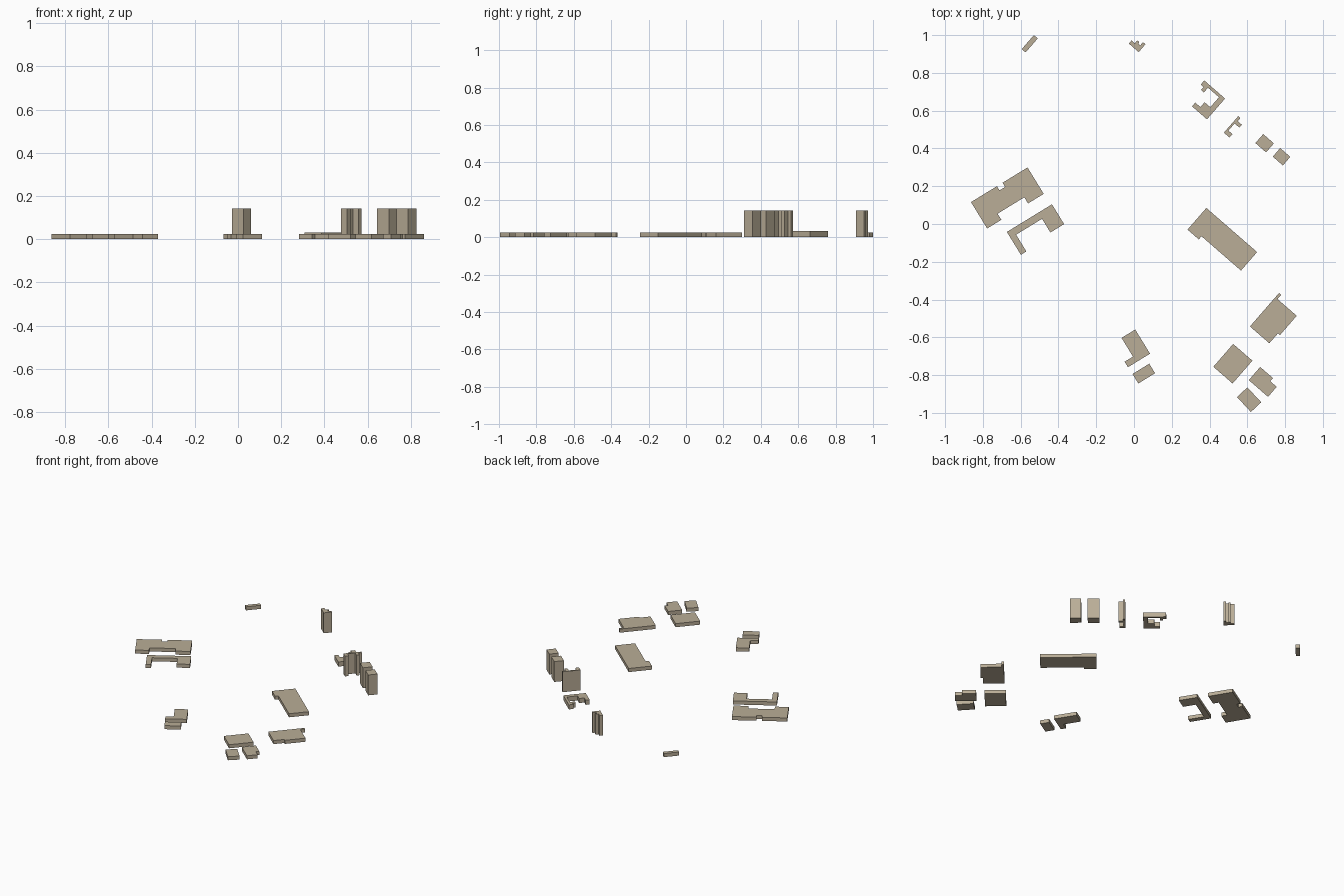
import bpy, bmesh
from math import radians
from mathutils import Matrix, Vector

if "Cube" in bpy.data.objects:
    bpy.data.objects.remove(bpy.data.objects["Cube"])

LOW, MID, TALL = 0.025, 0.032, 0.142
EAST, WEST = -41, 31.5          # the two street-grid directions, in degrees


def building(name, start, angle, height, steps):
    """Right-angled footprint walked from a start corner (steps alternate
    along / across the street grid, last corner closes itself), then extruded."""
    rot = Matrix.Rotation(radians(angle), 3, 'Z')
    p = Vector((0, 0, 0))
    corners = [p.copy()]
    for i, d in enumerate(steps):
        p[i % 2] += d
        corners.append(p.copy())
    corners.append(Vector((0, p.y, 0)))

    bm = bmesh.new()
    base = Vector((start[0], start[1], 0))
    face = bm.faces.new([bm.verts.new(base + rot @ c) for c in corners])
    top = bmesh.ops.extrude_face_region(bm, geom=[face], use_keep_orig=True)
    bmesh.ops.translate(bm, vec=(0, 0, height),
                        verts=[v for v in top['geom'] if isinstance(v, bmesh.types.BMVert)])
    bmesh.ops.recalc_face_normals(bm, faces=bm.faces[:])
    mesh = bpy.data.meshes.new(name)
    bm.to_mesh(mesh)
    bm.free()
    obj = bpy.data.objects.new(name, mesh)
    bpy.context.collection.objects.link(obj)
    mesh.materials.append(stone)


stone = bpy.data.materials.new("stone")
stone.diffuse_color = (0.49, 0.42, 0.31, 1)
stone.use_nodes = True
stone.node_tree.nodes["Principled BSDF"].inputs["Base Color"].default_value = stone.diffuse_color

# north edge
building("north_west_slab", (-0.53, 1.0), EAST, LOW, [0.027, -0.098])
building("north_tower", (-0.013, 0.972), EAST, TALL,
         [0.023, 0.02, 0.014, -0.01, 0.015, 0.023, 0.017, -0.055])

# north-east row: courtyard block, then towers
building("courtyard_block", (0.372, 0.76), EAST, MID,
         [0.146, -0.146, -0.105, 0.026, 0.036, 0.034, 0.04, 0.07,
          -0.077, -0.033, -0.02, 0.02])
building("notched_tower", (0.552, 0.571), EAST, TALL,
         [0.015, -0.022, 0.029, -0.02, -0.033, -0.05, 0.028, -0.024])
building("square_tower_a", (0.684, 0.476), EAST, TALL, [0.075, -0.063])
building("square_tower_b", (0.774, 0.402), EAST, TALL, [0.071, -0.06])

# west pair
building("west_hall", (-0.863, 0.116), WEST, LOW,
         [0.161, -0.026, 0.035, 0.026, 0.155, -0.164, -0.097, 0.038, -0.166, -0.038])
building("west_wing", (-0.673, -0.042), WEST, LOW,
         [0.28, -0.123, -0.085, 0.085, -0.161, -0.104])

# central and south-east halls
building("central_hall", (0.383, 0.085), EAST, LOW, [0.356, -0.13, -0.277, -0.022])
building("east_hall", (0.768, -0.365), EAST, LOW,
         [0.015, -0.03, 0.135, -0.135, -0.014, -0.07])
building("south_east_hall", (0.525, -0.635), EAST, LOW, [0.135, -0.16])
building("stepped_house", (0.668, -0.757), EAST, LOW, [0.09, -0.022, 0.045, -0.07])
building("south_house", (0.60, -0.865), -47, LOW, [0.108, -0.075])

# south pair
building("south_l_block", (-0.066, -0.603), WEST, LOW, [0.085, -0.15, -0.137, 0.034])
building("south_annex", (-0.008, -0.794), WEST, LOW, [0.104, -0.059])
